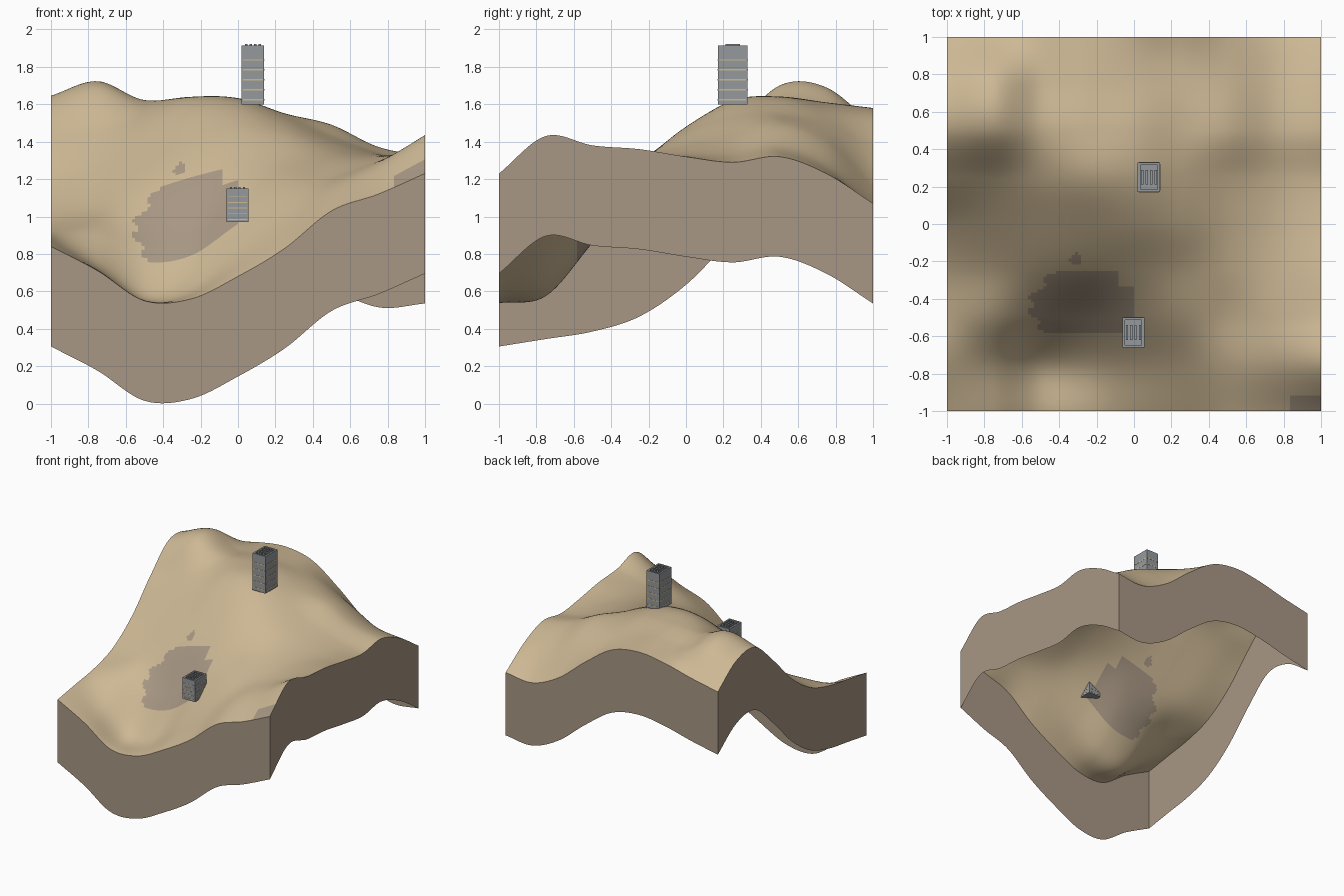
import bpy, bmesh, math
from mathutils import Matrix, Vector

cube = bpy.data.objects.get("Cube")
if cube:
    bpy.data.objects.remove(cube, do_unlink=True)


def material(name, rgb):
    mat = bpy.data.materials.new(name)
    mat.use_nodes = True
    mat.diffuse_color = (*rgb, 1)
    mat.node_tree.nodes["Principled BSDF"].inputs["Base Color"].default_value = (*rgb, 1)
    return mat


SAND = material("sand", (0.61, 0.48, 0.30))
EARTH = material("earth", (0.39, 0.31, 0.23))
STONE = material("grey stone", (0.30, 0.32, 0.335))
MORTAR = material("pale mortar", (0.62, 0.49, 0.28))


def make_object(name, bm, mats):
    mesh = bpy.data.meshes.new(name)
    bm.normal_update()
    bm.to_mesh(mesh)
    bm.free()
    obj = bpy.data.objects.new(name, mesh)
    bpy.context.collection.objects.link(obj)
    for mat in mats:
        mesh.materials.append(mat)
    return obj


# Terrain control heights in hundredths, front row first, each row left to right
HEIGHTS = [
    [84, 71, 55, 56, 68, 83, 103, 112, 123],
    [88, 74, 58, 63, 81, 98, 115, 127, 143],
    [92, 92, 86, 89, 104, 116, 122, 130, 138],
    [100, 105, 113, 121, 127, 130, 131, 132, 136],
    [117, 124, 134, 144, 148, 145, 138, 133, 132],
    [142, 146, 152, 161, 161, 153, 143, 134, 129],
    [163, 170, 162, 164, 163, 155, 149, 137, 132],
    [161, 169, 159, 161, 158, 150, 140, 127, 123],
    [144, 149, 155, 158, 153, 136, 116, 105, 107],
]
SKIRT = 0.535


def spline(values, t):
    """Smooth curve through evenly spaced values, t in -1..1."""
    last = len(values) - 1
    u = min(max((t + 1) / 2 * last, 0), last)
    i = min(int(u), last - 1)
    f = u - i
    b, c = values[i], values[i + 1]
    a = values[i - 1] if i > 0 else 2 * b - c
    d = values[i + 2] if i + 2 <= last else 2 * c - b
    return b + 0.5 * f * (c - a + f * (2*a - 5*b + 4*c - d + f * (3*(b - c) + d - a)))


def ground(x, y):
    return spline([spline(row, x) for row in HEIGHTS], y) / 100


def bare_earth(x, y):
    """Ragged bare patch on the slope, a small spot and a front corner."""
    if x > 0.83 and y < -0.92:
        return True
    if math.hypot(x + 0.31, y + 0.19) < 0.033:
        return True
    left = -0.55 + 0.8 * max(0, y + 0.4) + max(0, -0.5 - y) + 0.025 * math.sin(70 * y)
    right = -0.09 if y > -0.33 else 0
    return -0.58 < y < -0.25 and left < x < right


# Terrain sheet with a hanging skirt, open underneath
bm = bmesh.new()
bmesh.ops.create_grid(bm, x_segments=120, y_segments=120, size=1)
for v in bm.verts:
    v.co.z = ground(v.co.x, v.co.y)
for f in bm.faces:
    c = f.calc_center_median()
    f.material_index = int(bare_earth(c.x, c.y))
rim = [e for e in bm.edges if e.is_boundary]
skirt = bmesh.ops.extrude_edge_only(bm, edges=rim)["geom"]
for item in skirt:
    if isinstance(item, bmesh.types.BMVert):
        item.co.z -= SKIRT
    elif isinstance(item, bmesh.types.BMFace):
        item.material_index = 1
bmesh.ops.recalc_face_normals(bm, faces=bm.faces)
if sum(f.normal.z for f in bm.faces) < 0:
    bmesh.ops.reverse_faces(bm, faces=bm.faces)
terrain = make_object("terrain", bm, [SAND, EARTH])
bpy.ops.object.select_all(action='DESELECT')
terrain.select_set(True)
bpy.context.view_layer.objects.active = terrain
bpy.ops.object.shade_smooth_by_angle(angle=math.radians(30))


def add_box(bm, centre, size):
    place = Matrix.Translation(Vector(centre)) @ Matrix.Diagonal((*size, 1))
    return bmesh.ops.create_cube(bm, size=1, matrix=place)["verts"]


def tower(name, x, y, width, depth, bottom, top):
    height = top - bottom
    # Stone shaft with a shallow sunken roof
    bm = bmesh.new()
    add_box(bm, (x, y, (bottom + top) / 2), (width, depth, height))
    bm.normal_update()
    roof = max(bm.faces, key=lambda f: f.calc_center_median().z)
    bmesh.ops.inset_region(bm, faces=[roof], thickness=0.02)
    sunk = bmesh.ops.extrude_face_region(bm, geom=[roof])["geom"]
    bmesh.ops.translate(bm, vec=(0, 0, -0.015),
                        verts=[g for g in sunk if isinstance(g, bmesh.types.BMVert)])
    bmesh.ops.delete(bm, geom=[roof], context='FACES_ONLY')
    # Raised roof slats
    for i in range(4):
        sx = x + (i - 1.5) * width * 0.2
        add_box(bm, (sx, y, top - 0.004), (width * 0.1, depth * 0.5, 0.022))
    make_object(name, bm, [STONE])
    # Thin mortar bands on all four sides
    bm = bmesh.new()
    for i in range(5):
        z = bottom + height * (0.08 + 0.168 * i)
        thick = height * 0.025
        add_box(bm, (x, y, z), (width * 0.88, depth + 0.003, thick))
        add_box(bm, (x, y, z), (width + 0.003, depth * 0.88, thick))
    make_object(name + "_mortar_bands", bm, [MORTAR])


tower("tall_tower", 0.08, 0.25, 0.12, 0.16, 1.60, 1.915)
tower("small_tower", -0.003, -0.58, 0.116, 0.16, 0.97, 1.15)
